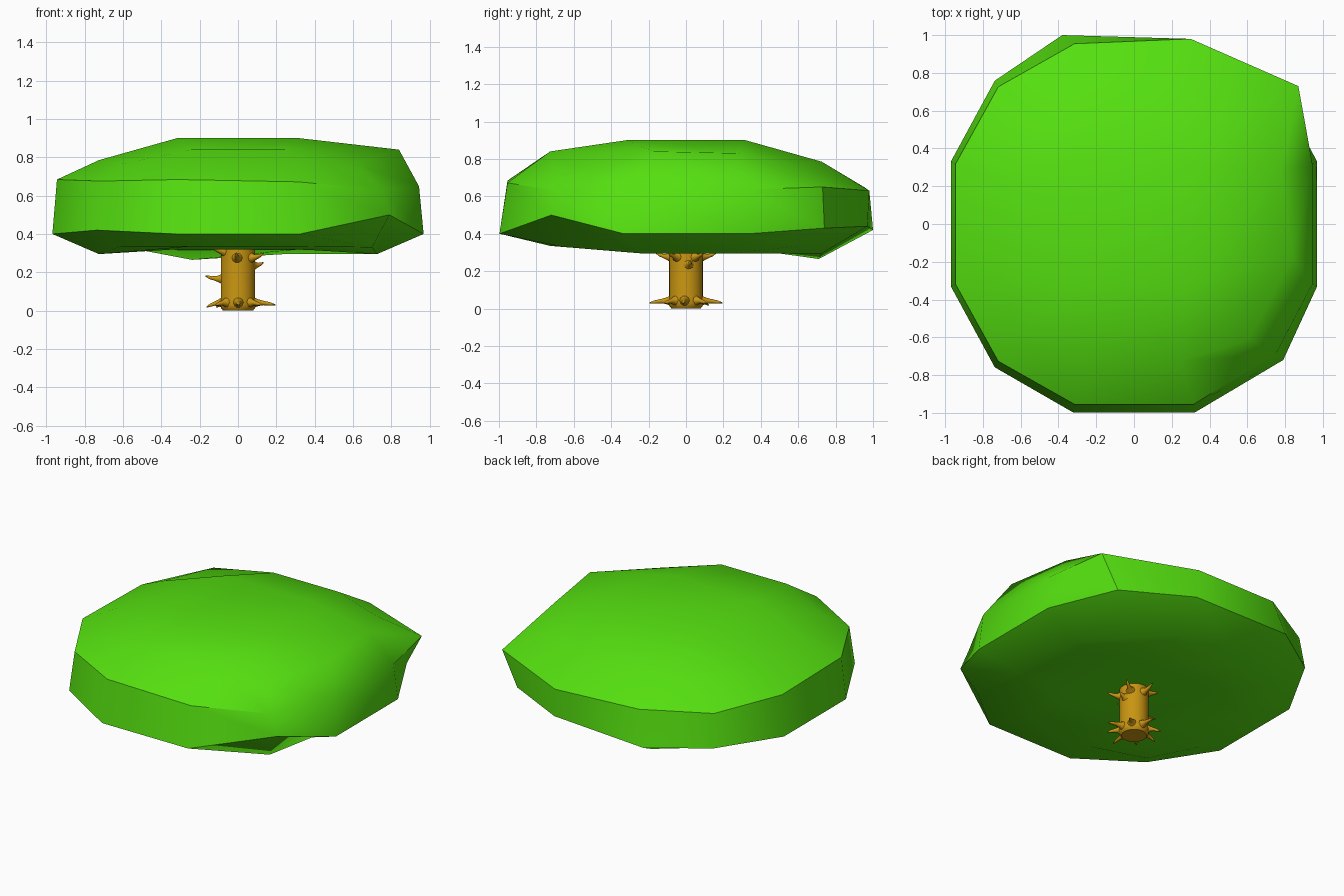
import bpy, bmesh, math
from mathutils import Vector

if "Cube" in bpy.data.objects:
    bpy.data.objects.remove(bpy.data.objects["Cube"])


def material(name, color):
    m = bpy.data.materials.new(name)
    m.diffuse_color = color
    m.use_nodes = True
    m.node_tree.nodes["Principled BSDF"].inputs["Base Color"].default_value = m.diffuse_color
    return m


def finish(bm, name, mat, angle):
    bmesh.ops.recalc_face_normals(bm, faces=bm.faces)
    me = bpy.data.meshes.new(name)
    bm.to_mesh(me)
    bm.free()
    ob = bpy.data.objects.new(name, me)
    bpy.context.collection.objects.link(ob)
    me.materials.append(mat)
    bpy.ops.object.select_all(action='DESELECT')
    ob.select_set(True)
    bpy.context.view_layer.objects.active = ob
    bpy.ops.object.shade_smooth_by_angle(angle=math.radians(angle))


def circle(n):
    return [(math.cos(t * math.tau / n), math.sin(t * math.tau / n)) for t in range(n)]


def loft(bm, rings):
    """Skin a list of vertex rings and cap both ends."""
    loops = [[bm.verts.new(p) for p in r] for r in rings]
    for r0, r1 in zip(loops, loops[1:]):
        for i in range(len(r0)):
            j = (i + 1) % len(r0)
            bm.faces.new((r0[i], r0[j], r1[j], r1[i]))
    bm.faces.new(loops[0][::-1])
    bm.faces.new(loops[-1])


green = material("leaf_green", (0.09, 0.74, 0.005, 1))
brown = material("bark_gold", (0.58, 0.30, 0.006, 1))

# Canopy: a cube in 3x3 cells pushed onto a flattened ball, a few points pulled
PULLS = [  # direction on the unit cube, then final place
    ((1, 1, 0.33), (0.87, 0.73, 0.65)),
    ((1, 1, -0.33), (0.75, 0.74, 0.43)),
    ((1, -1, 0.33), (0.75, -0.69, 0.63)),
    ((1, -1, -0.33), (0.79, -0.72, 0.50)),
    ((1, -1, -1), (0.70, -0.66, 0.33)),
    ((1, -0.33, 1), (0.84, -0.17, 0.84)),
    ((1, 0.33, 1), (0.78, 0.28, 0.83)),
    ((-0.33, 1, -1), (-0.24, 0.71, 0.265)),
    ((-0.33, 1, -0.33), (-0.38, 1.0, 0.42)),
    ((0.33, 1, -0.33), (0.31, 0.97, 0.44)),
    ((0.33, 1, 0.33), (0.30, 0.98, 0.63)),
]
# Height of each layer by number of outer sides the point touches (1, 2, 3)
LAYERS = [(0.32, 0.31, 0.335), (0.40, 0.42), (0.66, 0.64), (0.90, 0.84, 0.765)]

bm = bmesh.new()
bmesh.ops.create_cube(bm, size=2)
bmesh.ops.subdivide_edges(bm, edges=bm.edges[:], cuts=2, use_grid_fill=True)
for v in bm.verts:
    p = v.co.copy()
    pull = [Vector(q) for d, q in PULLS if (Vector(d) - p).length < 0.1]
    if pull:
        v.co = pull[0]
        continue
    touch = sum(abs(c) > 0.9 for c in p)
    layer = round((p.z + 1) * 1.5)
    q = p.normalized() * 1.055
    z = LAYERS[layer][touch - 1]
    if layer == 1:                                 # lower rim flares out
        q.x *= 1.015
        q.y *= 1.045
    elif layer == 2:                               # upper rim leans to back right
        q.x *= 0.99
        z -= 0.018 * (p.x + p.y)
    elif layer == 3 and touch == 2 and (p.y > 0.9 or p.x < -0.9):
        z -= 0.055                                 # back and left slope lower
    elif layer == 0 and touch == 2:                # underside dips to back right
        z += 0.025 if p.y < -0.9 else -0.015
    v.co = (q.x, q.y, z)
finish(bm, "canopy", green, 38)

# Trunk: round post with softened foot
bm = bmesh.new()
loft(bm, [[(r * c, r * s, z) for c, s in circle(24)]
          for r, z in ((0.078, 0), (0.088, 0.012), (0.094, 0.03), (0.09, 0.06), (0.09, 0.36))])
finish(bm, "trunk", brown, 50)


def thorn(bm, deg, z, length, rise):
    """Flared spike growing out of the trunk and bending up or down."""
    a = math.radians(deg)
    out, across = Vector((math.cos(a), math.sin(a), 0)), Vector((-math.sin(a), math.cos(a), 0))
    rings = []
    for t, r in ((-0.2, 0.038), (0.0, 0.028), (0.2, 0.018), (0.45, 0.012), (0.75, 0.009), (1, 0.003)):
        mid = out * (0.085 + length * t) + Vector((0, 0, z + rise * t * t))
        rings.append([mid + across * r * c + Vector((0, 0, r * s)) for c, s in circle(10)])
    loft(bm, rings)


# Thorns: a low ring, a high ring and two singles between
bm = bmesh.new()
for i in range(8):
    thorn(bm, -5 + 46 * i, 0.042, 0.08 + 0.03 * (i % 2 == 0) - 0.03 * (i == 4),
          -0.012 - 0.012 * (i in (3, 4)))
for i in range(6):
    thorn(bm, 35 + 58 * i, 0.275 + 0.035 * (i in (2, 3)), 0.08, 0.025)
thorn(bm, 180, 0.165, 0.085, 0.015)
thorn(bm, 10, 0.235, 0.05, 0.015)
finish(bm, "thorns", brown, 80)
